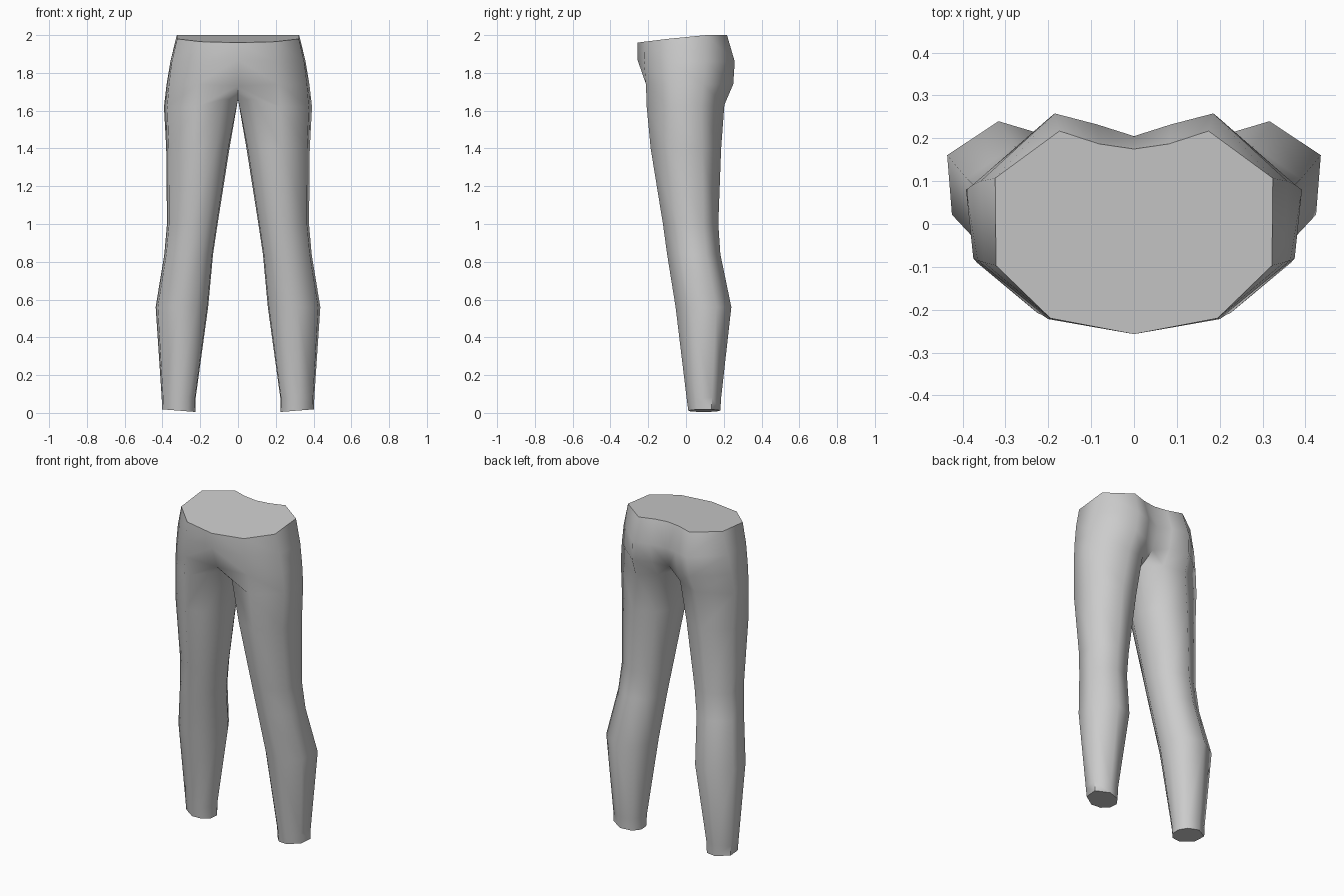
import bpy, bmesh, math

cube = bpy.data.objects.get("Cube")
if cube:
    bpy.data.objects.remove(cube, do_unlink=True)

grey = bpy.data.materials.new("plain grey")
grey.use_nodes = True
grey.diffuse_color = (0.6, 0.6, 0.6, 1)
grey.node_tree.nodes["Principled BSDF"].inputs["Base Color"].default_value = (0.6, 0.6, 0.6, 1)

# Half pelvis rings: front centre, front, outer front, outer back, back, back inner, back centre
PELVIS = [
    [(0, -.257, 1.96), (.195, -.22, 1.965), (.322, -.097, 1.98), (.324, .107, 2.0),
     (.174, .217, 2.0), (.082, .187, 2.0), (0, .175, 2.0)],
    [(0, -.257, 1.87), (.2, -.222, 1.86), (.35, -.09, 1.86), (.358, .10, 1.86),
     (.185, .258, 1.86), (.085, .232, 1.86), (0, .205, 1.85)],
    [(0, -.205, 1.73), (.215, -.212, 1.74), (.365, -.085, 1.74), (.378, .09, 1.74),
     (.195, .25, 1.74), (.085, .212, 1.74), (0, .165, 1.72)],
]
# Crotch ring: front, outer front, outer back, back, inner back, two centre points, inner front
CROTCH = [(.225, -.208, 1.62), (.375, -.08, 1.62), (.392, .08, 1.62), (.205, .203, 1.63),
          (.075, .165, 1.65), (0, .06, 1.66), (0, -.07, 1.66), (.08, -.175, 1.66)]
# Leg section in unit width and depth, and its sizes: z, inner x, outer x, front y, back y
SECTION = [(.56, 0), (.96, .26), (1, .73), (.57, 1), (.18, .89), (0, .62), (.02, .3), (.22, .07)]
LEG = [(1.40, .045, .38, -.187, .186), (1.0, .108, .376, -.122, .171), (.84, .132, .39, -.10, .182),
       (.56, .158, .436, -.055, .24), (.08, .224, .404, .003, .186), (.012, .226, .402, .012, .182)]

bm = bmesh.new()
ring = lambda pts: [bm.verts.new(p) for p in pts]
pelvis = [ring(p) for p in PELVIS]
legs = [ring(CROTCH)]
for z, xi, xo, yf, yb in LEG:
    tilt = .014 if z < .05 else 0          # the cuff rises outwards
    legs.append(ring([(xi + u * (xo - xi), yf + v * (yb - yf), z + (u - .5) * tilt)
                      for u, v in SECTION]))

# Hips
for a, b in zip(pelvis, pelvis[1:]):
    for i in range(6):
        bm.faces.new((a[i], b[i], b[i + 1], a[i + 1]))

# Join of hip and leg
fc, f, of, ob, b, m, bc = pelvis[-1]
F, OF, OB, B, IB, I2, I1, IF = legs[0]
for face in [(fc, IF, F, f), (f, F, OF, of), (of, OF, OB, ob), (ob, OB, B, b), (b, B, IB, m),
             (m, IB, bc), (bc, IB, I2), (fc, I1, IF)]:
    bm.faces.new(face)

# Leg and its closed cuff
for a, b in zip(legs, legs[1:]):
    for i in range(8):
        j = (i + 1) % 8
        if a[i].co.x == 0 and a[j].co.x == 0 and b[i].co.x == 0:
            continue
        bm.faces.new((a[i], b[i], b[j], a[j]))
bm.faces.new(legs[-1][::-1])

# Mirror to the other side, weld the middle, close the waist
mirrored = bmesh.ops.duplicate(bm, geom=bm.verts[:] + bm.edges[:] + bm.faces[:])["geom"]
for v in mirrored:
    if isinstance(v, bmesh.types.BMVert):
        v.co.x = -v.co.x
bmesh.ops.reverse_faces(bm, faces=[g for g in mirrored if isinstance(g, bmesh.types.BMFace)])
bmesh.ops.remove_doubles(bm, verts=bm.verts[:], dist=1e-4)
bmesh.ops.holes_fill(bm, edges=[e for e in bm.edges if e.is_boundary], sides=0)
bmesh.ops.recalc_face_normals(bm, faces=bm.faces[:])

mesh = bpy.data.meshes.new("trousers")
bm.to_mesh(mesh)
bm.free()
mesh.materials.append(grey)
trousers = bpy.data.objects.new("trousers", mesh)
bpy.context.collection.objects.link(trousers)
bpy.context.view_layer.objects.active = trousers
trousers.select_set(True)
bpy.ops.object.shade_smooth_by_angle(angle=math.radians(62))
